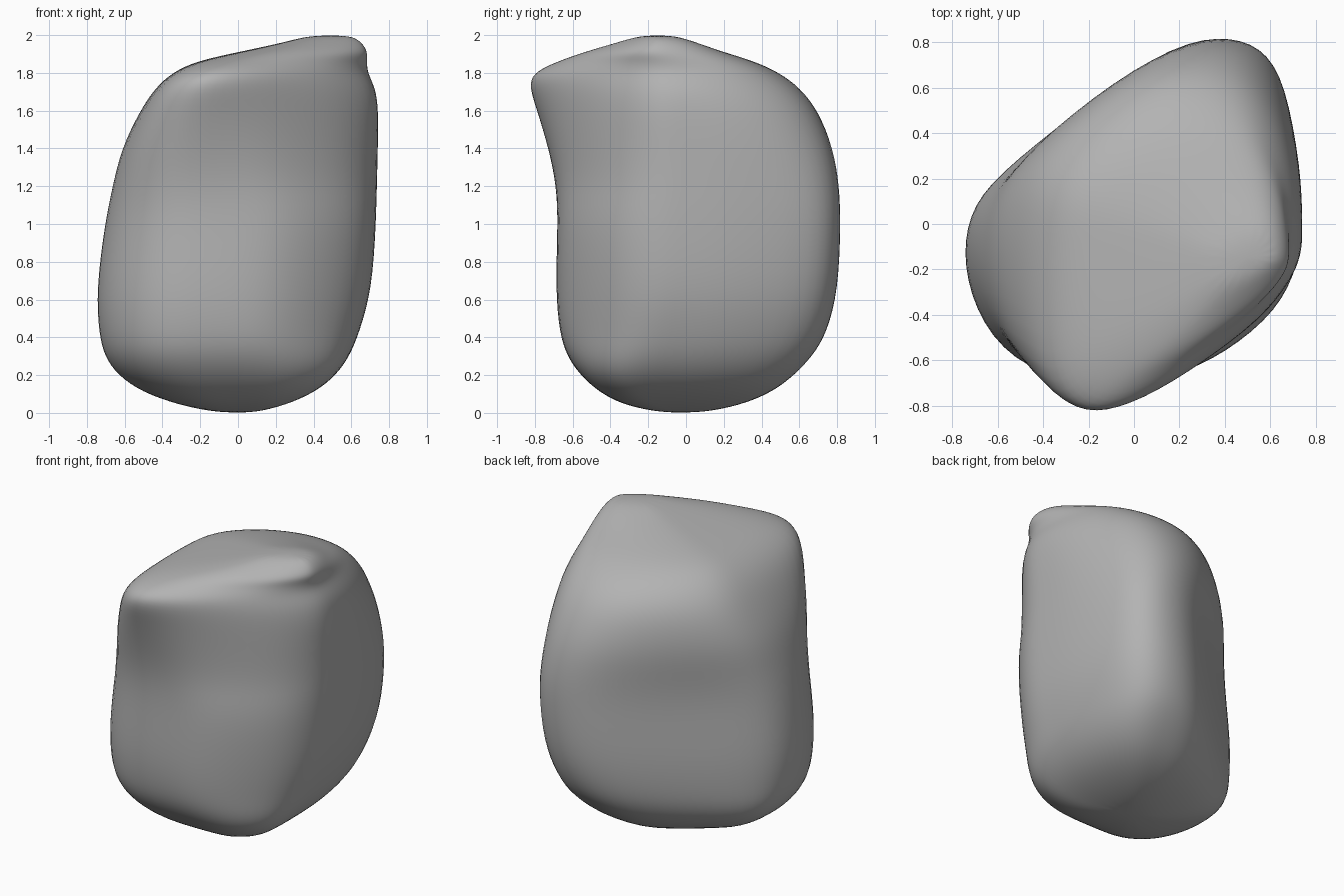
import bpy
import bmesh

default_cube = bpy.data.objects.get("Cube")
if default_cube:
    bpy.data.objects.remove(default_cube, do_unlink=True)

# Two matching plan outlines: the broad body and the sharper, wedge-like crown
BODY = [(-.73, -.24), (-.73, 0), (-.63, .18), (-.35, .41), (.1, .76), (.36, .82),
        (.55, .77), (.65, .61), (.7, .25), (.71, 0), (.7, -.17), (.6, -.37),
        (.38, -.55), (.15, -.66), (-.1, -.68), (-.4, -.665), (-.62, -.5)]
CROWN = [(-.41, -.33), (-.4, -.08), (-.32, .15), (-.11, .38), (.15, .55), (.38, .6),
         (.53, .51), (.64, .34), (.7, .13), (.72, -.05), (.7, -.2), (.55, -.4),
         (.35, -.57), (.1, -.74), (-.13, -.83), (-.27, -.8), (-.38, -.66)]

# Height of each slice, its left, right, front and back limits, and how far
# its front-right and back-left sides are pushed out across the narrow diagonal
SLICES = [(0, -.1, .08, -.12, .08, .08, .08), (.04, -.31, .25, -.33, .29, .11, .1),
          (.11, -.51, .41, -.46, .46, .1, .1), (.2, -.64, .52, -.56, .58, .08, .08),
          (.3, -.71, .59, -.63, .68, .05, .05), (.42, -.74, .64, -.67, .76, .025, .02),
          (.65, -.755, .71, -.695, .825, .01, 0), (1, -.72, .73, -.68, .845, .02, -.02),
          (1.2, -.68, .735, -.69, .84, .03, -.02), (1.4, -.62, .74, -.735, .8, .04, .02),
          (1.6, -.52, .745, -.8, .71, .03, .06), (1.72, -.44, .735, -.845, .61, 0, .08),
          (1.8, -.35, .715, -.845, .5, -.05, .11), (1.86, -.23, .7, -.7, .37, -.03, .13),
          (1.91, 0, .69, -.55, .2, 0, .13), (1.96, .24, .66, -.37, .06, 0, .06),
          (2, .38, .6, -.24, -.06, 0, 0)]


def make_material(name, color):
    material = bpy.data.materials.new(name)
    material.use_nodes = True
    material.diffuse_color = color
    material.node_tree.nodes["Principled BSDF"].inputs["Base Color"].default_value = color
    return material


def normalised(outline):
    """Stretch an outline so that it fills the unit square."""
    xs, ys = zip(*outline)
    width, depth = max(xs) - min(xs), max(ys) - min(ys)
    return [((x - min(xs)) / width, (y - min(ys)) / depth) for x, y in outline]


def clamp(value):
    return min(max(value, 0), 1)


def slice_points(height, left, right, front, back, front_fill, back_fill):
    """Blend body into crown by height, then fit the result to the limits."""
    blend = clamp((height - 1) / .7)
    points = []
    for (bu, bv), (cu, cv) in zip(normalised(BODY), normalised(CROWN)):
        u = bu + (cu - bu) * blend
        v = bv + (cv - bv) * blend
        push = (v - u) * (back_fill if v > u else front_fill)
        u, v = clamp(u - push), clamp(v + push)
        points.append((left + (right - left) * u, front + (back - front) * v, height))
    return points


# Boulder: stacked slices bridged into one closed skin
bm = bmesh.new()
rings = [[bm.verts.new(p) for p in slice_points(*s)] for s in SLICES]
count = len(BODY)
for lower, upper in zip(rings, rings[1:]):
    for i in range(count):
        j = (i + 1) % count
        bm.faces.new((lower[i], lower[j], upper[j], upper[i]))
bm.faces.new(rings[0])
bm.faces.new(rings[-1])
bmesh.ops.recalc_face_normals(bm, faces=bm.faces)
for face in bm.faces:
    face.smooth = True

mesh = bpy.data.meshes.new("boulder")
bm.to_mesh(mesh)
bm.free()
mesh.materials.append(make_material("stone grey", (.45, .45, .45, 1)))
boulder = bpy.data.objects.new("boulder", mesh)
bpy.context.collection.objects.link(boulder)

# Rounded finish
rounding = boulder.modifiers.new("rounding", 'SUBSURF')
rounding.levels = 2
rounding.render_levels = 2
